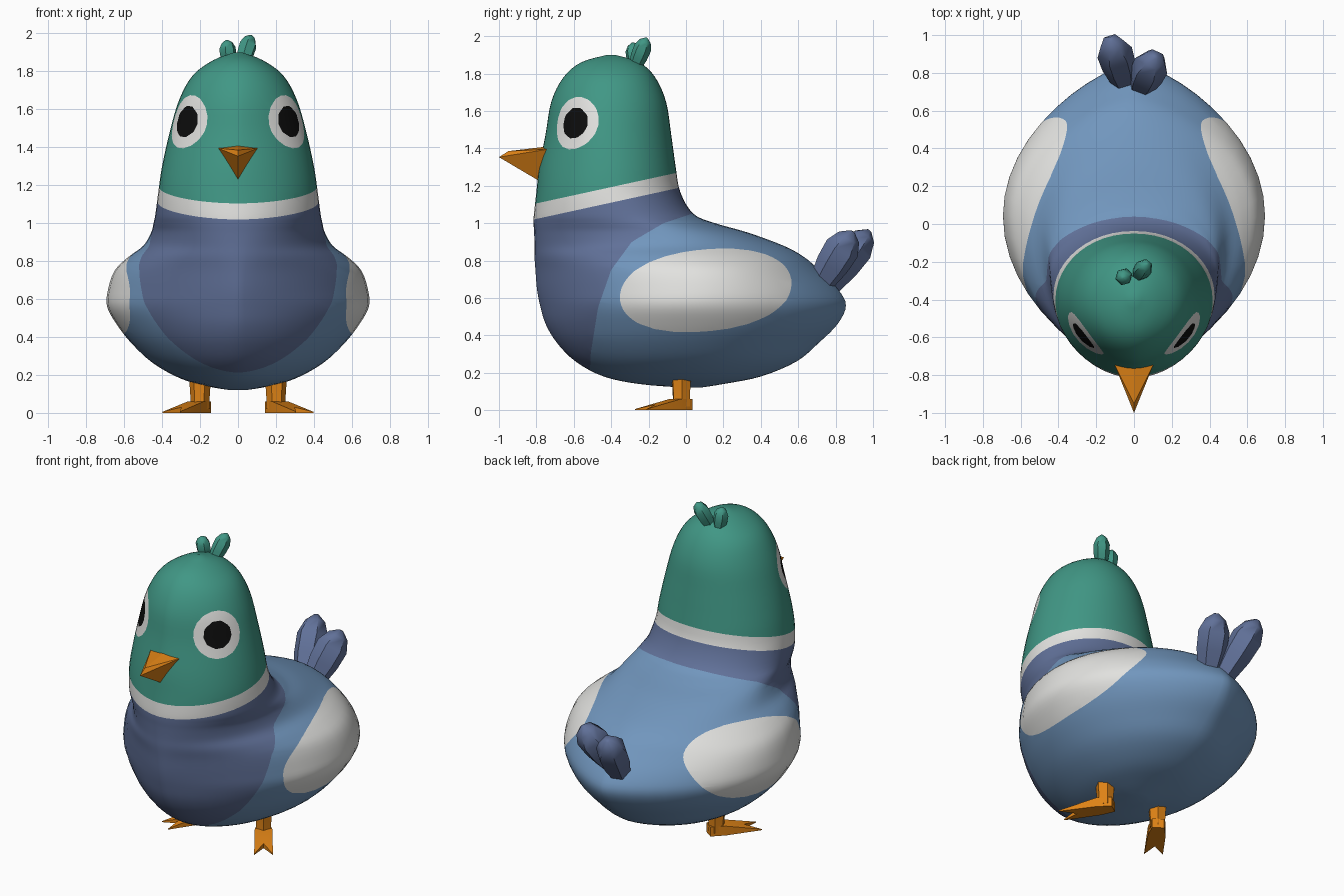
import bpy, bmesh, math
from mathutils import Vector

if "Cube" in bpy.data.objects:
    bpy.data.objects.remove(bpy.data.objects["Cube"])

def material(name, rgb):
    m = bpy.data.materials.new(name)
    m.diffuse_color = (*rgb, 1)
    m.use_nodes = True
    m.node_tree.nodes["Principled BSDF"].inputs["Base Color"].default_value = m.diffuse_color
    return m

BLUE = material("body blue", (.165, .305, .51))
SLATE = material("chest slate", (.119, .165, .318))
WHITE = material("white", (.76, .76, .74))
GREEN = material("head green", (.052, .31, .235))
BLACK = material("pupil black", (.004, .004, .004))
ORANGE = material("beak orange", (.73, .225, .008))

def finish(name, bm, mats, angle):
    bmesh.ops.recalc_face_normals(bm, faces=bm.faces)
    me = bpy.data.meshes.new(name)
    bm.to_mesh(me)
    bm.free()
    for m in mats:
        me.materials.append(m)
    ob = bpy.data.objects.new(name, me)
    bpy.context.collection.objects.link(ob)
    bpy.ops.object.select_all(action='DESELECT')
    ob.select_set(True)
    bpy.context.view_layer.objects.active = ob
    bpy.ops.object.shade_smooth_by_angle(angle=math.radians(angle))
    return ob

def loft(bm, rings):
    rows = [[bm.verts.new(p) for p in r] for r in rings]
    n = len(rows[0])
    for a, b in zip(rows, rows[1:]):
        for i in range(n):
            j = (i + 1) % n
            bm.faces.new((a[i], a[j], b[j], b[i]))
    bm.faces.new(rows[0])
    bm.faces.new(rows[-1])

# Body and head: horizontal sections (z, front y, back y, widest y, half width, pointedness)
LEVELS = [
    (.121, -.02, .08, .03, .05, .5), (.14, -.25, .20, .03, .16, .5),
    (.18, -.44, .40, .03, .30, .55), (.26, -.59, .59, .03, .445, .6),
    (.36, -.69, .71, .03, .555, .65), (.46, -.75, .81, .04, .635, .7),
    (.56, -.78, .855, .04, .69, .74), (.65, -.797, .81, .05, .685, .74),
    (.75, -.805, .71, .04, .65, .7), (.82, -.81, .63, 0, .58, .62),
    (.88, -.81, .52, -.06, .50, .56), (.95, -.812, .33, -.15, .458, .52),
    (1.0, -.815, .155, -.25, .445, .52), (1.05, -.813, .04, -.33, .435, .52),
    (1.165, -.80, -.03, -.39, .42, .53), (1.3, -.785, -.055, -.40, .40, .57),
    (1.48, -.75, -.08, -.41, .36, .62), (1.65, -.72, -.107, -.41, .31, .6),
    (1.78, -.655, -.165, -.40, .237, .55), (1.86, -.56, -.25, -.40, .128, .5),
    (1.9, -.42, -.38, -.40, .02, .5)]
SIDES, STEPS = 48, 4

def spline(a, b, c, d, t):
    return tuple(.5 * (2*q + (r - p)*t + (2*p - 5*q + 4*r - s)*t*t + (3*q - p - 3*r + s)*t**3)
                 for p, q, r, s in zip(a, b, c, d))

def section(z, front, back, mid, w, b):
    pts = []
    for i in range(SIDES):
        a = 2 * math.pi * i / SIDES
        c, s = math.cos(a), math.sin(a)
        e = .48 if (s > 0 and z > 1) else b
        x = 0 if abs(c) < 1e-6 else math.copysign(w * abs(c) ** (2 * e), c)
        pts.append((x, mid + s * ((back - mid) if s > 0 else (mid - front)), z))
    return pts

rings = []
for i in range(len(LEVELS) - 1):
    quad = [LEVELS[min(max(i + k, 0), len(LEVELS) - 1)] for k in (-1, 0, 1, 2)]
    rings += [section(*spline(*quad, s / STEPS)) for s in range(STEPS)]
rings.append(section(*LEVELS[-1]))
body = bmesh.new()
loft(body, rings)

# Colour regions of the body: negative inside
CHEST = [(0, -.52), (.3, -.51), (.55, -.47), (.75, -.4), (.9, -.29), (1.0, -.12), (1.05, .03), (1.1, .4), (3, 9)]

def chest(p):
    for (z0, y0), (z1, y1) in zip(CHEST, CHEST[1:]):
        if p.z <= z1:
            return p.y - (y0 + (y1 - y0) * (p.z - z0) / (z1 - z0))
    return -1

def wing(p):
    u, v = (p.y - .105) / .46, (p.z - .64 - .08 * (p.y - .1)) / .22
    return abs(u) ** 2.2 + abs(v) ** 2.2 - 1

def collar(p):
    return 1.197 - (p.z - .218 * p.y)

def head(p):
    return collar(p) + .083

def eye(p, r=.145):
    return (Vector((abs(p.x), p.y, p.z)) - Vector((.272, -.595, 1.535))).length - r

def pupil(p):
    return eye(p, .086)

REGIONS = [(chest, 1), (wing, 2), (collar, 2), (head, 3), (eye, 2), (pupil, 4)]

def cut_along(bm, field):
    # split every edge the region border crosses and join the new points
    new = []
    for e in list(bm.edges):
        a, b = e.verts
        fa, fb = field(a.co), field(b.co)
        if fa * fb < 0:
            new.append(bmesh.utils.edge_split(e, a, fa / (fa - fb))[1])
    bmesh.ops.connect_verts(bm, verts=new)

for field, _ in REGIONS:
    cut_along(body, field)
for f in body.faces:
    c = f.calc_center_median()
    for field, index in REGIONS:
        if field(c) < 0:
            f.material_index = index
finish("body", body, [BLUE, SLATE, WHITE, GREEN, BLACK], 60)

# Plumes: tail feathers and head tuft
def plume(name, base, tip, r, mat):
    base, tip = Vector(base), Vector(tip)
    turn = (tip - base).to_track_quat('Z', 'Y')
    bm = bmesh.new()
    loft(bm, [[base.lerp(tip, t) + turn @ Vector((k * r * math.cos(i * math.pi / 3),
                                                  k * r * math.sin(i * math.pi / 3), 0))
               for i in range(6)] for t, k in ((0, .65), (.4, .95), (.7, 1), (.9, .65), (1, .15))])
    finish(name, bm, [mat], 45)

plume("tail_feather_left", (-.05, .74, .64), (-.125, .98, .96), .095, SLATE)
plume("tail_feather_right", (.03, .71, .66), (.115, .89, .955), .095, SLATE)
plume("tuft_right", (.015, -.28, 1.82), (.07, -.21, 1.99), .048, GREEN)
plume("tuft_left", (-.045, -.27, 1.82), (-.06, -.285, 1.965), .045, GREEN)

# Beak: faceted wedge
beak = bmesh.new()
for p in [(-.105, -.74, 1.395), (.105, -.74, 1.395), (0, -.74, 1.41), (0, -.75, 1.205),
          (0, -.95, 1.385), (0, -1, 1.353)]:
    beak.verts.new(p)
bmesh.ops.convex_hull(beak, input=beak.verts)
finish("beak", beak, [ORANGE], 15)

# Legs and two-toed feet, turned outward
FOOT = [(-.05, -.035, .06), (.04, -.052, .06), (.265, -.055, .006), (.17, 0, .03),
        (.265, .055, .006), (.04, .052, .06), (-.05, .035, .06)]
PATCHES = [(0, 1, 5, 6), (1, 2, 3), (1, 3, 5), (3, 4, 5)]
for side, word in ((1, "right"), (-1, "left")):
    def place(u, v, z):
        a = math.radians(35)
        return (side * (.2 + u * math.sin(a) + v * math.cos(a)),
                -.025 - u * math.cos(a) + v * math.sin(a), z)
    foot = bmesh.new()
    low = [foot.verts.new(place(u, v, 0)) for u, v, z in FOOT]
    top = [foot.verts.new(place(u, v, z)) for u, v, z in FOOT]
    for patch in PATCHES:
        foot.faces.new([low[i] for i in patch])
        foot.faces.new([top[i] for i in patch])
    for i in range(7):
        j = (i + 1) % 7
        foot.faces.new((low[i], low[j], top[j], top[i]))
    finish("foot_" + word, foot, [ORANGE], 20)
    leg = bmesh.new()
    loft(leg, [[place(r * math.cos(k * math.pi / 3), r * math.sin(k * math.pi / 3), z)
                for k in range(6)] for z, r in ((.02, .052), (.07, .05), (.22, .06))])
    finish("leg_" + word, leg, [ORANGE], 20)
